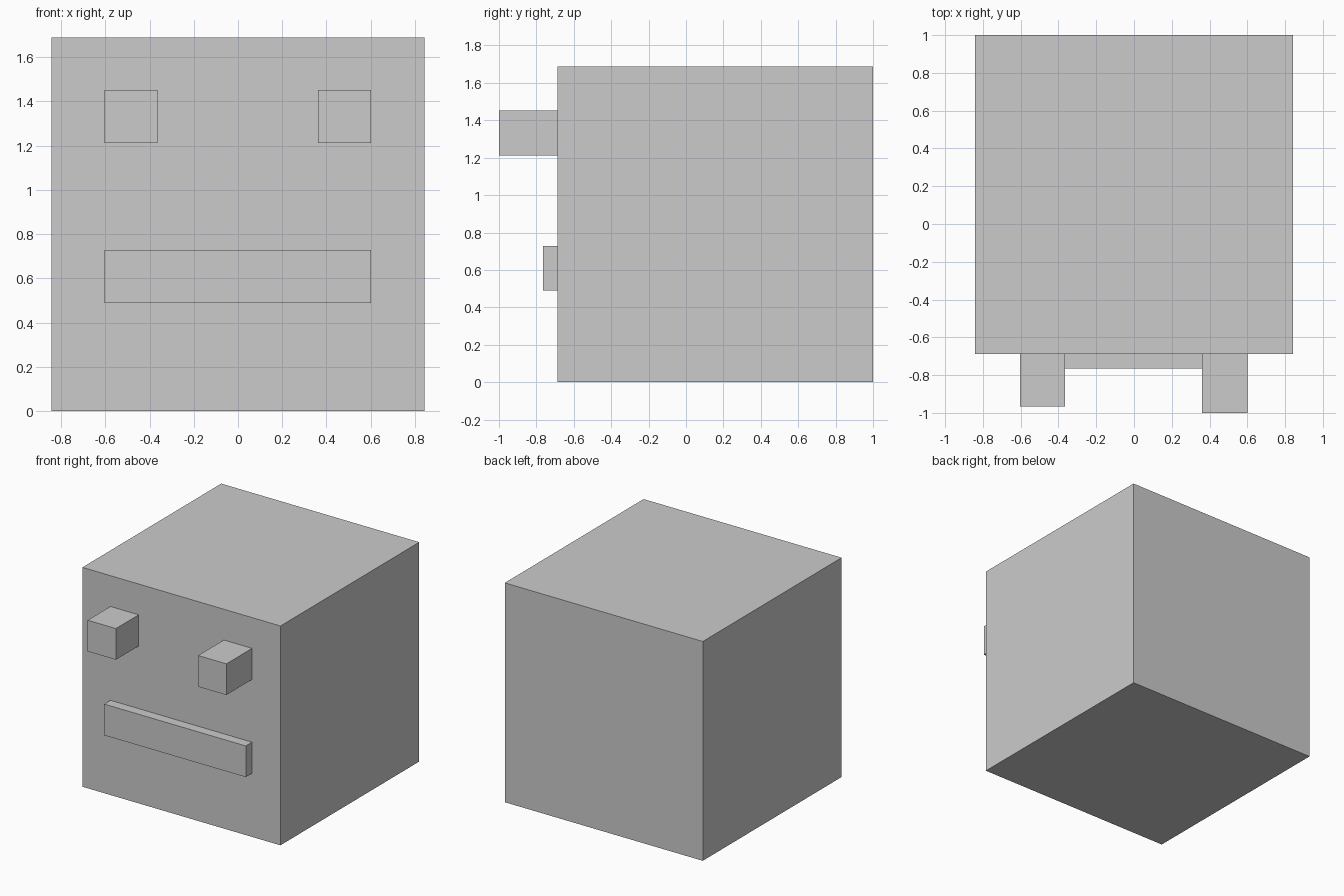
import bpy

if "Cube" in bpy.data.objects:
    bpy.data.objects.remove(bpy.data.objects["Cube"])


def box(name, x, y, z):
    """Add a box spanning the given (min, max) ranges."""
    spans = (x, y, z)
    bpy.ops.mesh.primitive_cube_add(size=1, location=[(a + b) / 2 for a, b in spans])
    obj = bpy.context.object
    obj.name = name
    obj.scale = [b - a for a, b in spans]
    bpy.ops.object.transform_apply(location=False, rotation=False, scale=True)
    return obj


FACE_Y = -0.688  # front plane of the head

# Head block
box("head", (-0.843, 0.843), (FACE_Y, 1.0), (0.0, 1.688))

# Eyes: same square section, the right one sticks out slightly further
for name, x, front in (("left_eye", (-0.604, -0.364), -0.965),
                       ("right_eye", (0.361, 0.601), -1.0)):
    box(name, x, (front, FACE_Y), (1.211, 1.451))

# Mouth bar
box("mouth", (-0.604, 0.601), (-0.764, FACE_Y), (0.489, 0.729))
